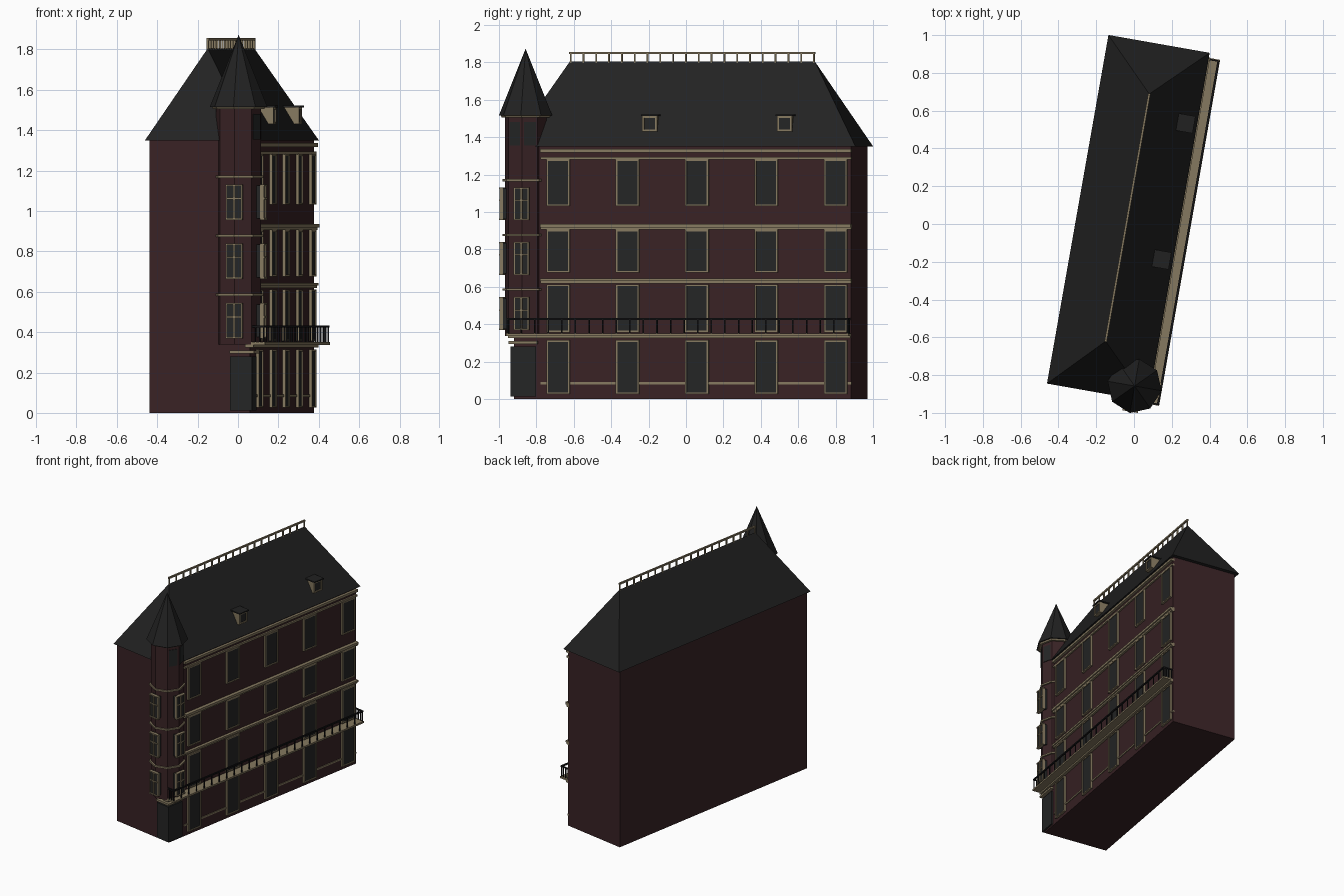
import bpy, bmesh, math
from mathutils import Matrix, Vector

if "Cube" in bpy.data.objects:
    bpy.data.objects.remove(bpy.data.objects["Cube"])

TURN = Matrix.Rotation(math.radians(-10), 4, 'Z')   # the house stands at a slight angle


def material(name, col):
    m = bpy.data.materials.new(name)
    m.diffuse_color = (*col, 1)
    m.use_nodes = True
    m.node_tree.nodes["Principled BSDF"].inputs["Base Color"].default_value = m.diffuse_color
    return m


BRICK = material("dark red brick", (0.040, 0.016, 0.018))
STONE = material("beige stone", (0.235, 0.190, 0.115))
SLATE = material("dark slate", (0.0155, 0.0155, 0.0155))
GLASS = material("dark glass", (0.018, 0.019, 0.019))
IRON = material("black iron", (0.007, 0.007, 0.008))


def finish(name, bm, mat):
    bmesh.ops.recalc_face_normals(bm, faces=bm.faces)
    bm.transform(TURN)
    me = bpy.data.meshes.new(name)
    bm.to_mesh(me)
    bm.free()
    me.materials.append(mat)
    ob = bpy.data.objects.new(name, me)
    bpy.context.collection.objects.link(ob)
    return ob


def boxes(name, mat, items):
    """One object from boxes: (x0, x1, y0, y1, z0, z1) plus an optional matrix."""
    bm = bmesh.new()
    for it in items:
        x0, x1, y0, y1, z0, z1 = it[:6]
        m = Matrix.Translation(((x0 + x1) / 2, (y0 + y1) / 2, (z0 + z1) / 2)) \
            @ Matrix.Diagonal((x1 - x0, y1 - y0, z1 - z0, 1))
        if len(it) > 6:
            m = it[6] @ m
        bmesh.ops.create_cube(bm, size=1, matrix=m)
    return finish(name, bm, mat)


def frame(x0, x1, y0, y1, z0, z1, t, *m):
    """Four bars around an opening that faces +x."""
    return [(x0, x1, y0 - t, y0, z0 - t, z1 + t, *m), (x0, x1, y1, y1 + t, z0 - t, z1 + t, *m),
            (x0, x1, y0, y1, z0 - t, z0, *m), (x0, x1, y0, y1, z1, z1 + t, *m)]


def prism(name, mat, c, r0, r1, z0, z1, sides=8):
    bm = bmesh.new()
    bmesh.ops.create_cone(bm, cap_ends=True, segments=sides, radius1=r0, radius2=r1, depth=z1 - z0,
                          matrix=Matrix.Translation((c[0], c[1], (z0 + z1) / 2)))
    return finish(name, bm, mat)


# Main block
X0, X1, Y0, Y1, EAVE = -0.287, 0.218, -0.895, 0.935, 1.35
boxes("brick_walls", BRICK, [(X0, X1, Y0, Y1, 0, EAVE)])

# Hipped roof
bm = bmesh.new()
base = [bm.verts.new(p) for p in ((-0.307, -0.912, EAVE), (0.237, -0.912, EAVE),
                                  (0.237, 0.962, EAVE), (-0.307, 0.962, EAVE))]
ra, rb = bm.verts.new((-0.04, -0.637, 1.805)), bm.verts.new((-0.04, 0.692, 1.805))
for f in (base, (base[0], base[1], ra), (base[1], base[2], rb, ra),
          (base[2], base[3], rb), (base[3], base[0], ra, rb)):
    bm.faces.new(f)
finish("hipped_roof", bm, SLATE)

# Ridge railing
n = 19
posts = [-0.633 + i * 1.321 / n for i in range(n + 1)]
boxes("ridge_railing", STONE,
      [(-0.045, -0.035, y - 0.004, y + 0.004, 1.795, 1.85) for y in posts]
      + [(-0.046, -0.034, -0.64, 0.694, 1.844, 1.856)])

# Facade bands
YB = -0.75
boxes("facade_bands", STONE, [
    (X1 - 0.01, X1 + d, YB, Y1 + 0.002, z0, z1) for d, z0, z1 in (
        (0.020, 1.318, 1.336), (0.012, 1.28, 1.294), (0.026, 0.918, 0.936), (0.016, 0.905, 0.918),
        (0.022, 0.63, 0.644), (0.014, 0.618, 0.63), (0.006, 0.078, 0.09))])

# Facade windows and ground-floor doors
glass, trim = [], []
for i in range(5):
    yc = -0.654 + i * 0.3765
    for z0, z1 in ((0.035, 0.305), (0.365, 0.603), (0.685, 0.896), (1.04, 1.272)):
        glass.append((X1 - 0.01, X1 + 0.009, yc - 0.054, yc + 0.054, z0, z1))
        trim += frame(X1 - 0.01, X1 + 0.015, yc - 0.054, yc + 0.054, z0, z1, 0.009)
boxes("facade_glass", GLASS, glass)
boxes("facade_window_frames", STONE, trim)

# Balcony slab with iron railing
boxes("balcony_slab", STONE, [(X1 - 0.02, 0.298, -0.925, Y1, 0.337, 0.35),
                              (X1 - 0.02, 0.24, -0.925, Y1, 0.325, 0.337)])
n = 25
ys = [-0.918 + i * 1.845 / n for i in range(n + 1)]
rail = [(0.287, 0.294, y - 0.0035, y + 0.0035, 0.35, 0.43) for y in ys]
rail.append((0.285, 0.296, -0.922, 0.931, 0.422, 0.432))
for y in (ys[0], ys[-1]):
    rail.append((X1 - 0.01, 0.294, y - 0.004, y + 0.004, 0.422, 0.432))
    rail += [(x, x + 0.006, y - 0.0035, y + 0.0035, 0.35, 0.43) for x in (0.225, 0.247, 0.268)]
boxes("balcony_railing", IRON, rail)

# Corner entrance door
boxes("entrance_door", GLASS, [(0.12, X1 + 0.012, -0.912, -0.775, 0.012, 0.28)])
boxes("entrance_lintel", STONE, [(0.12, X1 + 0.024, -0.922, -0.765, 0.295, 0.31)])

# Octagonal corner turret
C = (0.152, -0.844)
R = 0.113
prism("turret_wall", BRICK, C, R, R, 0.338, 1.52)
for k, z in enumerate((0.585, 0.877, 1.17)):
    prism(f"turret_band_{k + 1}", STONE, C, R + 0.012, R + 0.012, z - 0.006, z + 0.006)
prism("turret_cornice", STONE, C, R + 0.016, R + 0.022, 1.505, 1.516)
prism("turret_spire", SLATE, C, 0.145, 0.0, 1.515, 1.873)

# Turret windows, on the front and right corners of the octagon
glass, trim = [], []
for a in (0, -90):
    m = Matrix.Translation((*C, 0)) @ Matrix.Rotation(math.radians(a), 4, 'Z')
    for z0 in (0.375, 0.67, 0.962):
        z1 = z0 + 0.163
        glass.append((0.08, 0.13, -0.038, 0.038, z0, z1, m))
        trim += [(0.115, 0.138, -0.005, 0.005, z0, z1, m),
                 (0.115, 0.138, -0.036, 0.036, z0 + 0.096, z0 + 0.104, m),
                 (0.115, 0.138, -0.042, 0.042, z0 - 0.006, z0 + 0.002, m),
                 (0.115, 0.138, -0.042, 0.042, z1 - 0.002, z1 + 0.006, m)]
        trim += [(0.115, 0.134, s * 0.038 - 0.003, s * 0.038 + 0.003, z0, z1, m) for s in (-1, 1)]
boxes("turret_glass", GLASS, glass)
boxes("turret_window_frames", STONE, trim)

# Small attic panes on the two right-hand turret faces
ap = R * math.cos(math.pi / 8)
boxes("turret_attic_panes", GLASS, [
    (ap - 0.005, ap + 0.004, -0.032, 0.032, 1.355, 1.48,
     Matrix.Translation((*C, 0)) @ Matrix.Rotation(math.radians(a), 4, 'Z')) for a in (-22.5, 22.5)])

# Roof dormers
body, pane, cap = [], [], []
for yc in (-0.160, 0.572):
    body.append((0.10, 0.205, yc - 0.036, yc + 0.036, 1.43, 1.513))
    body += frame(0.195, 0.213, yc - 0.03, yc + 0.03, 1.44, 1.503, 0.01)
    pane.append((0.20, 0.207, yc - 0.03, yc + 0.03, 1.44, 1.503))
    cap.append((0.10, 0.222, yc - 0.046, yc + 0.046, 1.513, 1.522))
boxes("dormer_bodies", STONE, body)
boxes("dormer_panes", GLASS, pane)
boxes("dormer_caps", SLATE, cap)
